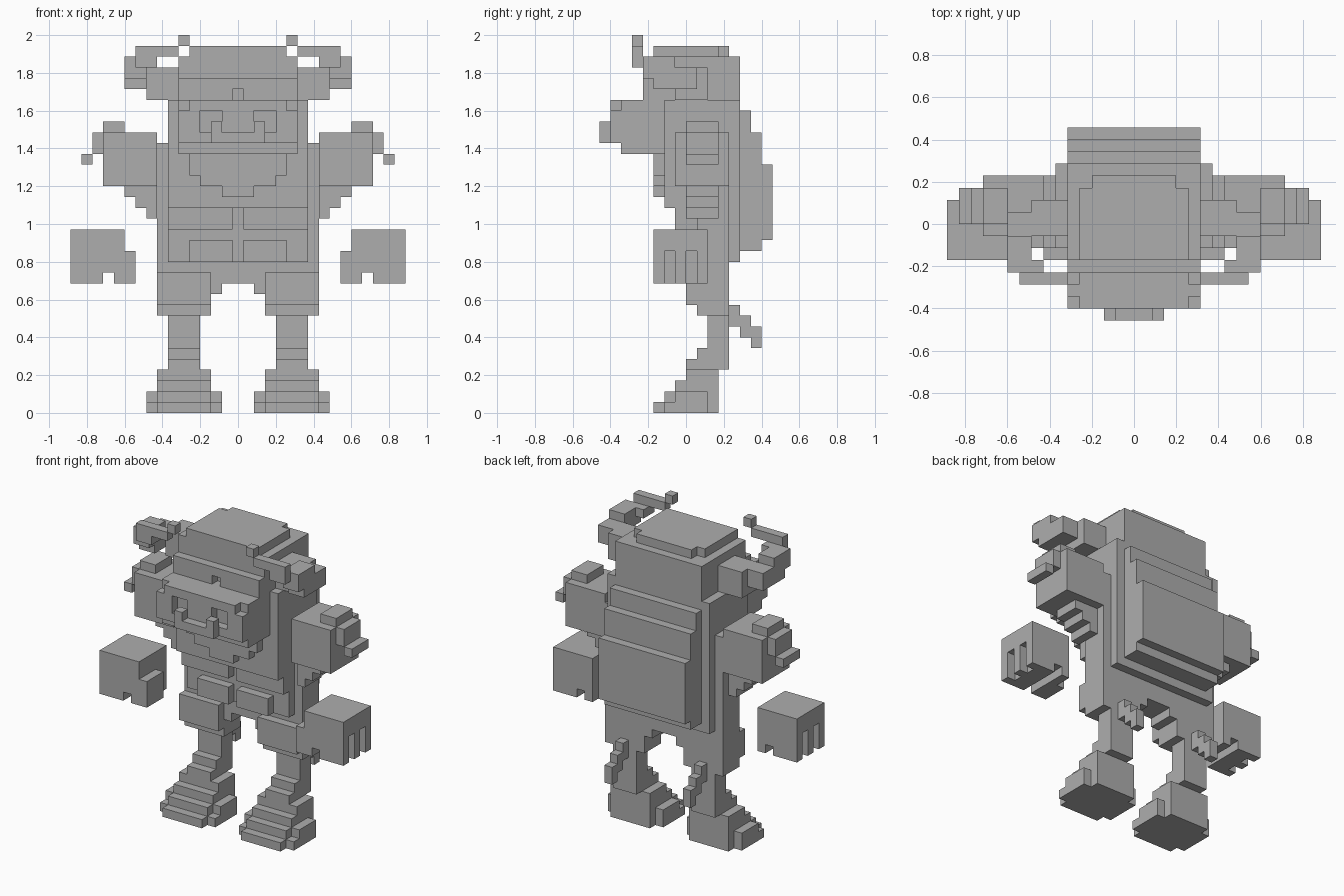
import bpy
import bmesh
from mathutils import Vector

default_cube = bpy.data.objects.get("Cube")
if default_cube:
    bpy.data.objects.remove(default_cube, do_unlink=True)

UNIT = 2 / 35  # edge length of one cell

stone = bpy.data.materials.new("plain grey")
stone.use_nodes = True
GREY = (0.42, 0.42, 0.42, 1)
stone.diffuse_color = GREY
stone.node_tree.nodes["Principled BSDF"].inputs["Base Color"].default_value = GREY


def block(x, y, z):
    """Set of cells; column x = 0 straddles the centre plane."""
    return {(i, j, k) for i in range(*x) for j in range(*y) for k in range(*z)}


def centred(half, y, z):
    """Block that reaches the same number of columns to both sides."""
    return block((-half, half + 1), y, z)


def both(cells):
    return cells | {(-i, j, k) for i, j, k in cells}


def build(name, cells):
    """Make a mesh from the exposed sides of the cells."""
    bm = bmesh.new()
    corners = {}

    def corner(point):
        key = tuple(round(c * 2) for c in point)
        if key not in corners:
            corners[key] = bm.verts.new(Vector(point) * UNIT)
        return corners[key]

    for cell in cells:
        middle = Vector(cell) + Vector((0, 0.5, 0.5))
        for axis in range(3):
            for sign in (-1, 1):
                normal = Vector((0, 0, 0))
                normal[axis] = sign
                if tuple(int(c + n) for c, n in zip(cell, normal)) in cells:
                    continue
                u = Vector((0, 0, 0))
                u[(axis + 1) % 3] = 0.5
                w = normal.cross(u)
                centre = middle + normal / 2
                bm.faces.new([corner(centre + d) for d in (u + w, w - u, -u - w, u - w)])
    bmesh.ops.dissolve_limit(bm, angle_limit=0.01, verts=bm.verts, edges=bm.edges)
    bmesh.ops.recalc_face_normals(bm, faces=bm.faces)
    mesh = bpy.data.meshes.new(name)
    bm.to_mesh(mesh)
    bm.free()
    mesh.materials.append(stone)
    bpy.context.collection.objects.link(bpy.data.objects.new(name, mesh))


def build_pair(name, cells):
    build("left_" + name, cells)
    build("right_" + name, {(-i, j, k) for i, j, k in cells})


# Head with stepped crown and split brow
head = centred(5, y=(-3, 5), z=(29, 33))
head |= centred(4, y=(-3, 3), z=(33, 34)) | centred(3, y=(3, 4), z=(33, 34))
head |= centred(5, y=(-4, -3), z=(29, 31)) - centred(0, y=(-4, -3), z=(29, 30))
head |= centred(6, y=(-2, 5), z=(25, 29))
build("head", head)

# Snout with eye sockets, lip and teeth
snout = centred(5, y=(-6, -2), z=(24, 29))
snout |= centred(4, y=(-7, -6), z=(28, 29))
snout |= centred(5, y=(-7, -6), z=(25, 28))
snout -= both(block(x=(2, 4), y=(-7, -6), z=(26, 28)))
snout |= centred(2, y=(-8, -7), z=(25, 26))
snout |= both(block(x=(2, 3), y=(-8, -7), z=(25, 27)))
build("snout", snout)

# Horns: out, forward, then curling in and up
horn = block(x=(6, 9), y=(-1, 2), z=(29, 32))
horn |= block(x=(9, 11), y=(-3, 1), z=(30, 32))
horn |= block(x=(9, 11), y=(-4, -1), z=(31, 33))
horn |= block(x=(8, 10), y=(-5, -3), z=(32, 33))
horn |= block(x=(6, 10), y=(-5, -4), z=(33, 34))
horn |= block(x=(5, 6), y=(-5, -4), z=(34, 35))
build_pair("horn", horn)

# Torso, waist and side panels
torso = centred(6, y=(-2, 5), z=(19, 25))
torso |= centred(6, y=(0, 5), z=(14, 19))
torso |= centred(7, y=(1, 4), z=(13, 25))
torso |= centred(6, y=(1, 4), z=(12, 14))
build("torso", torso)

# Chest bib, tapering down
bib = centred(4, y=(-3, -2), z=(22, 24))
bib |= centred(3, y=(-3, -2), z=(21, 22))
bib |= centred(1, y=(-3, -2), z=(20, 21))
build("chest_bib", bib)

# Belly plates
build_pair("upper_belly_plate", block(x=(1, 7), y=(-1, 0), z=(17, 19)))
build_pair("lower_belly_plate", block(x=(1, 5), y=(-1, 0), z=(14, 16)))

# Back hump in stepped layers
hump = centred(5, y=(4, 5), z=(14, 29))
hump |= centred(5, y=(5, 6), z=(15, 28))
hump |= centred(5, y=(6, 7), z=(15, 26))
hump |= centred(5, y=(7, 8), z=(16, 23))
build("back_hump", hump)

# Shoulders with cap, side slab, stud and stepped underside
shoulder = block(x=(8, 13), y=(-1, 4), z=(21, 26))
shoulder |= block(x=(11, 13), y=(0, 3), z=(26, 27))
shoulder |= block(x=(13, 14), y=(0, 3), z=(24, 26))
shoulder |= block(x=(14, 15), y=(0, 3), z=(23, 24))
for step in range(3):
    shoulder |= block(x=(8, 11 - step), y=(0, 3), z=(20 - step, 21 - step))
build_pair("shoulder", shoulder)

# Floating fists with thumb and finger grooves
fist = block(x=(11, 16), y=(-3, 2), z=(12, 17))
fist |= block(x=(10, 11), y=(-3, 0), z=(12, 15))
fist -= block(x=(12, 13), y=(-3, 2), z=(12, 13))
for groove in (-2, 0):
    fist -= block(x=(15, 16), y=(groove, groove + 1), z=(12, 15))
build_pair("fist", fist)

# Thighs
thigh = block(x=(3, 8), y=(0, 4), z=(10, 13))
thigh |= block(x=(3, 8), y=(1, 4), z=(9, 10))
thigh |= block(x=(2, 3), y=(1, 4), z=(11, 13))
build_pair("thigh", thigh)

# Shins with a hooked spur behind
shin = block(x=(4, 7), y=(2, 4), z=(4, 9))
shin |= block(x=(4, 7), y=(1, 4), z=(5, 6))
shin |= block(x=(4, 7), y=(0, 4), z=(4, 5))
for step in range(3):
    shin |= block(x=(5, 6), y=(4 + step, 5 + step), z=(8 - step, 10 - step))
build_pair("shin", shin)

# Feet, stepping out towards the toes
foot = block(x=(3, 8), y=(0, 3), z=(0, 4))
for step in range(3):
    foot |= block(x=(3, 8), y=(-3 + step, 3), z=(0, step + 1))
foot |= block(x=(2, 9), y=(-2, 2), z=(0, 1)) | block(x=(2, 9), y=(-1, 2), z=(1, 2))
build_pair("foot", foot)
